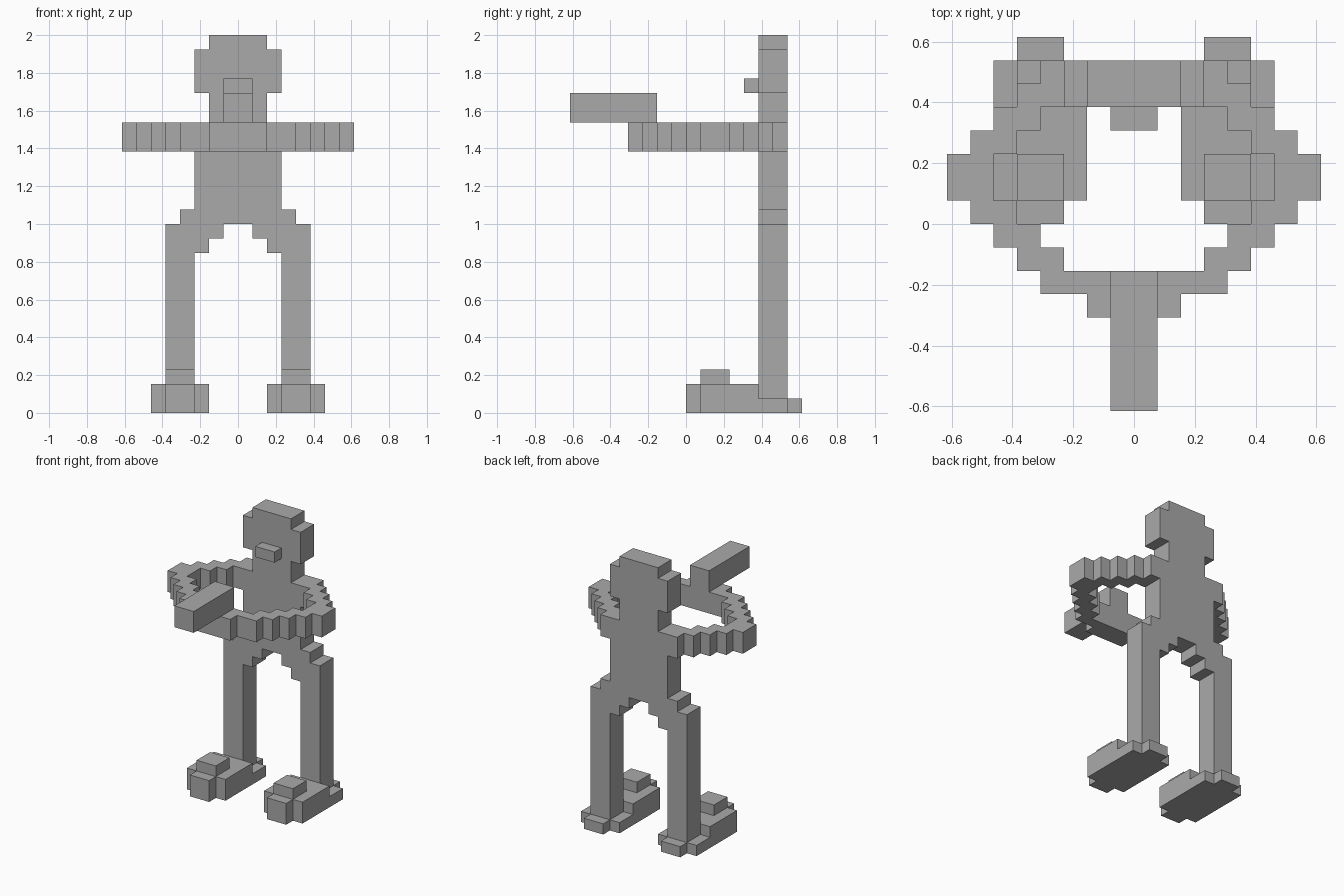
import bpy
import bmesh
from mathutils import Vector

cube = bpy.data.objects.get("Cube")
if cube:
    bpy.data.objects.remove(cube, do_unlink=True)

U = 2 / 26  # edge length of one block

grey = bpy.data.materials.new("plain_grey")
grey.use_nodes = True
colour = (0.4, 0.4, 0.4, 1)
grey.diffuse_color = colour
grey.node_tree.nodes["Principled BSDF"].inputs["Base Color"].default_value = colour


def prism(name, outline, axis, start, end):
    """Extrude a flat outline, measured in blocks, along one axis."""
    bm = bmesh.new()
    verts = []
    for point in outline:
        co = list(point)
        co.insert("xyz".index(axis), start)
        verts.append(bm.verts.new(Vector(co) * U))
    face = bm.faces.new(verts)
    shift = Vector((0, 0, 0))
    shift["xyz".index(axis)] = (end - start) * U
    new = bmesh.ops.extrude_face_region(bm, geom=[face], use_keep_orig=True)["geom"]
    bmesh.ops.translate(bm, vec=shift, verts=[g for g in new if isinstance(g, bmesh.types.BMVert)])
    bmesh.ops.recalc_face_normals(bm, faces=bm.faces)
    mesh = bpy.data.meshes.new(name)
    bm.to_mesh(mesh)
    bm.free()
    mesh.materials.append(grey)
    obj = bpy.data.objects.new(name, mesh)
    bpy.context.collection.objects.link(obj)
    return obj


def box(name, x, y, z):
    return prism(name, [(x[0], y[0]), (x[1], y[0]), (x[1], y[1]), (x[0], y[1])], "z", *z)


def both_sides(half):
    """Close a half outline with its mirror image."""
    return half + [(-a, b) for a, b in reversed(half)]


# Body slab: legs, stepped hips, torso, neck and head in one silhouette
body = [(1, 13), (1, 12), (2, 12), (2, 11), (3, 11), (3, 1), (5, 1), (5, 13),
        (4, 13), (4, 14), (3, 14), (3, 20), (2, 20), (2, 22), (3, 22), (3, 25),
        (2, 25), (2, 26)]
prism("body", both_sides(body), "y", 5, 7)
box("nose", (-1, 1), (4, 5), (22, 23))

# Arms: stepped ring reaching forward to joined hands
outer = [(2, -4), (2, -3), (4, -3), (4, -2), (5, -2), (5, -1), (6, -1), (6, 0),
         (7, 0), (7, 1), (8, 1), (8, 3), (7, 3), (7, 4), (6, 4), (6, 5), (5, 5),
         (5, 6), (4, 6), (4, 7), (3, 7)]
inner = [(3, 5), (4, 5), (4, 4), (5, 4), (5, 3), (6, 3), (6, 1), (5, 1), (5, 0),
         (4, 0), (4, -1), (3, -1), (3, -2)]
prism("arms", both_sides(outer + inner), "z", 18, 20)
box("held_bar", (-1, 1), (-8, -2), (20, 22))

# Feet
foot_side = [(1, 0), (7, 0), (7, 1), (5, 1), (5, 2), (1, 2)]
for side, s in (("left", 1), ("right", -1)):
    wide, narrow = sorted((2 * s, 6 * s)), sorted((3 * s, 5 * s))
    prism(side + "_foot", foot_side, "x", *wide)
    box(side + "_toe", narrow, (0, 1), (0, 2))
    box(side + "_heel", narrow, (7, 8), (0, 1))
    box(side + "_instep", narrow, (1, 3), (2, 3))
